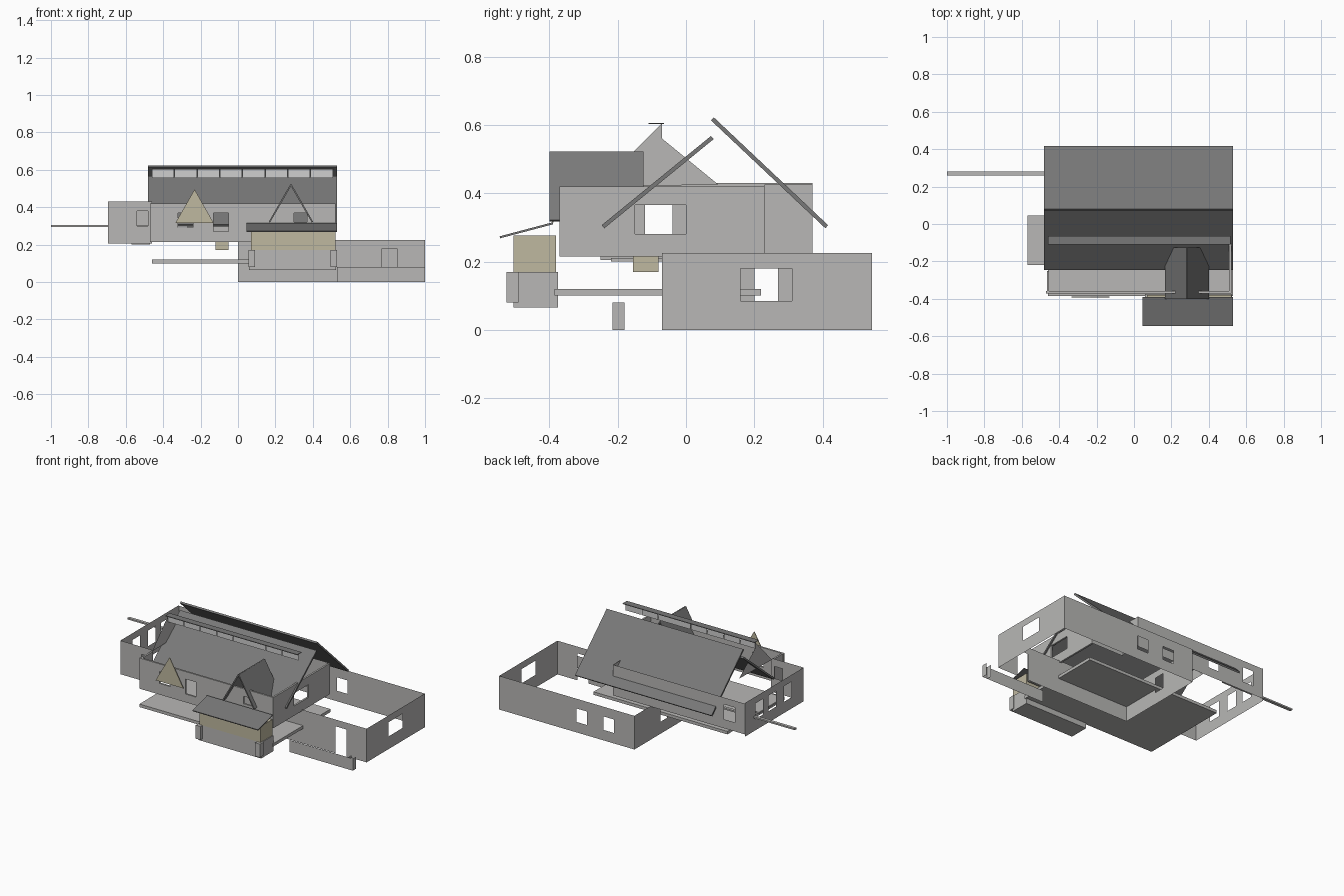
import bpy, bmesh
from mathutils import Vector

cube = bpy.data.objects.get("Cube")
if cube:
    bpy.data.objects.remove(cube)


def material(name, rgb):
    m = bpy.data.materials.new(name)
    m.use_nodes = True
    m.diffuse_color = (*rgb, 1)
    m.node_tree.nodes["Principled BSDF"].inputs["Base Color"].default_value = (*rgb, 1)
    return m


WALL = material("wall grey", (.48, .475, .465))
ROOF = material("roof grey", (.19, .19, .19))
TAN = material("tan cladding", (.52, .48, .35))
PANE = material("pale glazing", (.62, .62, .62))


def finish(name, bm, mat, thick=0):
    mesh = bpy.data.meshes.new(name)
    bm.to_mesh(mesh)
    bm.free()
    mesh.materials.append(mat)
    ob = bpy.data.objects.new(name, mesh)
    bpy.context.collection.objects.link(ob)
    if thick:
        mod = ob.modifiers.new("thickness", "SOLIDIFY")
        mod.thickness = thick
        mod.offset = 0
    return ob


def box(name, x, y, z, mat):
    bm = bmesh.new()
    bmesh.ops.create_cube(bm, size=1)
    for v in bm.verts:
        v.co = [(r[0] + r[1]) / 2 + c * (r[1] - r[0]) for r, c in zip((x, y, z), v.co)]
    return finish(name, bm, mat)


def plate(name, points, mat, thick=0):
    bm = bmesh.new()
    bm.faces.new([bm.verts.new(p) for p in points])
    return finish(name, bm, mat, thick)


def wall(name, a, b, z, holes=(), mat=WALL, thick=0):
    """Upright wall from a to b; holes are (low, high, bottom, top) along its main axis."""
    axis = 0 if abs(b[0] - a[0]) > abs(b[1] - a[1]) else 1
    us = sorted({a[axis], b[axis], *[u for h in holes for u in h[:2]]})
    zs = sorted({*z, *[w for h in holes for w in h[2:]]})
    bm = bmesh.new()

    def point(u, w):
        return (u, a[1], w) if axis == 0 else (a[0], u, w)

    for u0, u1 in zip(us, us[1:]):
        for w0, w1 in zip(zs, zs[1:]):
            um, wm = (u0 + u1) / 2, (w0 + w1) / 2
            if any(h[0] < um < h[1] and h[2] < wm < h[3] for h in holes):
                continue
            corners = ((u0, w0), (u1, w0), (u1, w1), (u0, w1))
            bm.faces.new([bm.verts.new(point(*c)) for c in corners])
    bmesh.ops.remove_doubles(bm, verts=bm.verts, dist=.0001)
    return finish(name, bm, mat, thick)


# Lower storey: open ring of thin walls
low = (0, .225)
wall("lower_front_wall", (0, -.07), (1, -.07), low, [(.77, .85, 0, .18)])
wall("lower_right_wall", (1, -.07), (1, .545), low, [(.16, .31, .085, .18)])
wall("lower_back_wall", (0, .545), (1, .545), low,
     [(.15, .23, .07, .16), (.35, .43, .07, .16)])
wall("lower_left_wall", (0, -.07), (0, .545), low, [(.2, .27, .08, .18)])
wall("garden_wall", (.53, -.215), (1, -.215), (0, .08))
wall("garden_wall_end", (1, -.215), (1, -.18), (0, .08))
wall("garden_wall_return", (.965, -.215), (.965, -.18), (0, .08))

# Terrace slab
box("terrace", (-.46, .53), (-.385, .22), (.1, .12), WALL)

# Main storey
main = (.215, .42)
t = .012
wall("main_front_wall", (-.47, -.365), (.52, -.365), main,
     [(-.32, -.24, .29, .37), (-.13, -.05, .27, .37), (.3, .37, .32, .37)], thick=t)
wall("main_right_wall", (.515, -.37), (.515, .23), main, [(-.15, 0, .28, .365)], thick=t)
wall("main_left_wall", (-.46, -.37), (-.46, -.25), main, thick=t)
wall("main_rear_step", (.28, .23), (.515, .23), main)
wall("rear_step_side", (.28, .23), (.28, .37), (.225, .425))
wall("main_back_wall", (-.695, .37), (.28, .37), (.22, .425),
     [(-.62, -.54, .28, .38), (-.35, -.27, .28, .33), (0, .08, .28, .33)])

# Side wing
wing = (.205, .43)
wall("wing_front_wall", (-.695, -.25), (-.46, -.25), wing, [(-.54, -.48, .3, .38)])
wall("wing_left_wall", (-.695, -.25), (-.695, .37), wing,
     [(c - .04, c + .04, .28, .385) for c in (-.08, .08, .22)])
box("wing_floor", (-.57, -.47), (-.22, .045), (.2, .21), WALL)
box("wing_beam", (-1, -.47), (.26, .28), (.295, .305), WALL)
box("hall_box", (-.12, -.05), (-.155, -.08), (.17, .24), TAN)

# Main roof: two separate slopes
xl, xr = -.48, .53
plate("front_roof", [(xl, -.243, .302), (xr, -.243, .302), (xr, .077, .563), (xl, .077, .563)],
      ROOF, t)
plate("back_roof", [(xl, .077, .618), (xr, .077, .618), (xr, .412, .302), (xl, .412, .302)],
      ROOF, t)

# Clerestory strip and its end gable
n = 8
for i in range(n):
    x0 = -.46 + i * .97 / n
    wall(f"clerestory_pane_{i + 1}", (x0, -.085), (x0 + .97 / n - .003, -.085), (.555, .603), mat=PANE)
box("clerestory_cap", (-.46, .515), (-.11, -.065), (.602, .606), ROOF)
plate("end_gable", [(-.46, y, z) for y, z in
      ((-.25, .42), (-.155, .52), (-.07, .605), (-.07, .56), (.095, .425))], WALL)

# Front dormer: two steep planes trimmed where they meet the main roof
for side, name in ((-1, "left"), (1, "right")):
    ridge = Vector((.283, 0, .52))
    def at(z, y):
        return (ridge.x + side * .115 * (.52 - z) / .2, y, z)
    plate(f"dormer_roof_{name}", [at(.52, -.4), at(.32, -.4), at(.32, -.22),
          at(.398, -.125), at(.52, -.125)], ROOF, .008)

# Small flat front gable
plate("front_gable", [(-.335, -.39, .315), (-.13, -.39, .315), (-.232, -.39, .495)], TAN, .004)

# Front bay
box("bay_body", (.07, .52), (-.505, -.38), (.17, .277), TAN)
box("bay_base", (.06, .525), (-.505, -.375), (.065, .17), WALL)
for name, x in (("left", (.055, .09)), ("right", (.495, .53))):
    box(f"bay_post_{name}", x, (-.525, -.49), (.08, .17), WALL)
plate("bay_roof", [(.045, -.545, .271), (.53, -.545, .271), (.53, -.39, .312), (.045, -.39, .312)],
      ROOF, .006)
